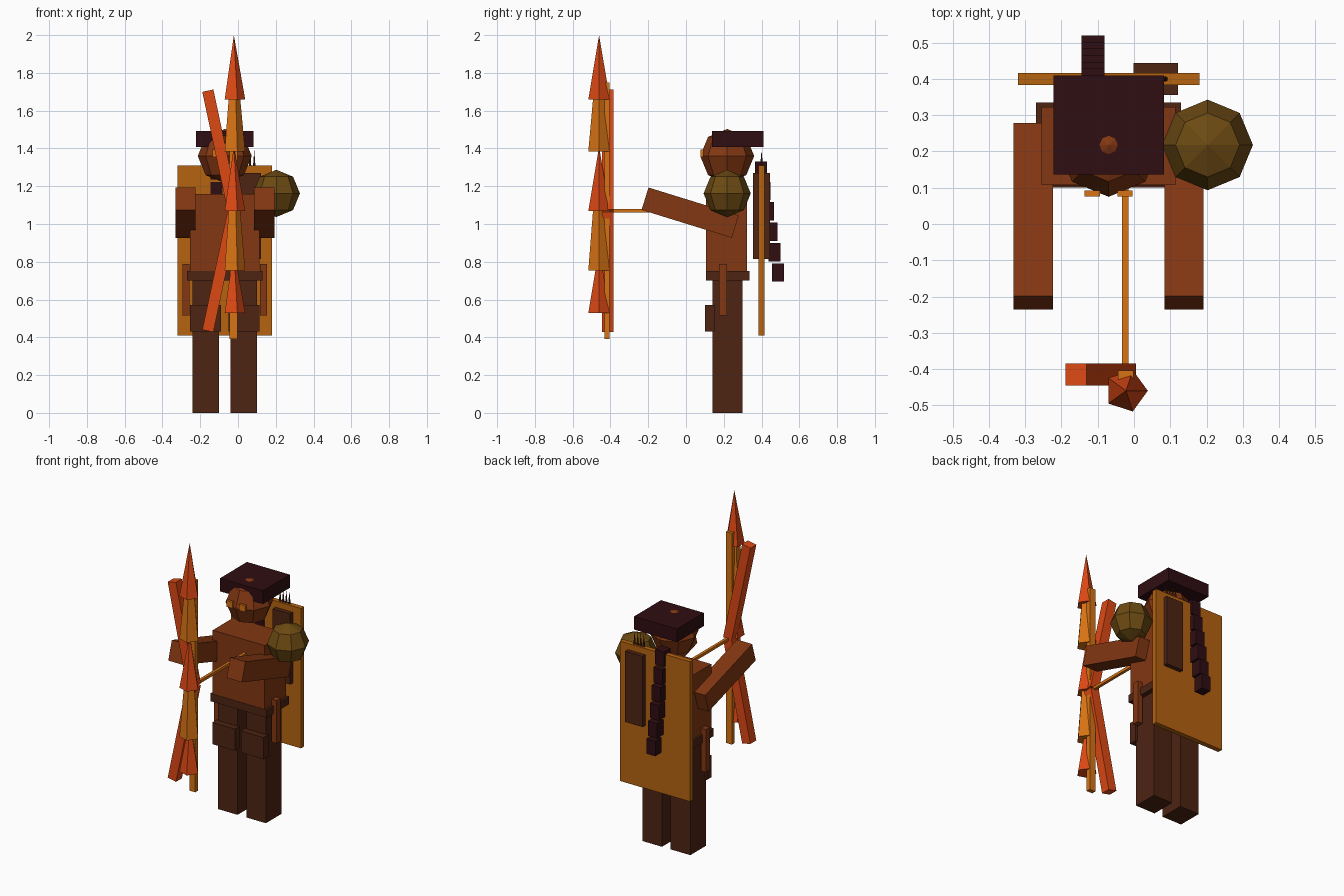
import bpy
import math

old = bpy.data.objects.get("Cube")
if old:
    bpy.data.objects.remove(old, do_unlink=True)


def material(name, r, g, b):
    m = bpy.data.materials.new(name)
    m.use_nodes = True
    m.diffuse_color = (r, g, b, 1)
    m.node_tree.nodes["Principled BSDF"].inputs["Base Color"].default_value = (r, g, b, 1)
    return m


RED = material("flame red", 0.72, 0.065, 0.007)
ORANGE = material("orange", 0.68, 0.17, 0.007)
AMBER = material("amber board", 0.46, 0.125, 0.005)
SKIN = material("rust brown", 0.225, 0.038, 0.006)
LEATHER = material("dark leather", 0.075, 0.017, 0.006)
OLIVE = material("olive brown", 0.15, 0.068, 0.006)
HAIR = material("dark maroon", 0.028, 0.004, 0.006)

CX, CY = -0.07, 0.22   # body axis


def finish(name, mat):
    ob = bpy.context.object
    ob.name = name
    ob.data.name = name
    ob.data.materials.append(mat)
    return ob


def box(name, mat, centre, size, rot=(0, 0, 0)):
    bpy.ops.mesh.primitive_cube_add(size=1, location=centre, rotation=rot)
    ob = finish(name, mat)
    ob.scale = size
    return ob


def ball(name, mat, centre, radius):
    bpy.ops.mesh.primitive_uv_sphere_add(segments=8, ring_count=4, radius=radius, location=centre)
    return finish(name, mat)


def cone(name, mat, x, y, base, height, r1, r2=0, sides=5, turn=0):
    bpy.ops.mesh.primitive_cone_add(vertices=sides, radius1=r1, radius2=r2, depth=height,
                                    location=(x, y, base + height / 2), rotation=(0, 0, turn))
    return finish(name, mat)


# Torso, belt, head and hat
box("torso", SKIN, (CX, 0.215, 0.945), (0.37, 0.216, 0.43))
box("belt", LEATHER, (CX, CY, 0.725), (0.4, 0.23, 0.05))
ball("head", SKIN, (CX, 0.218, 1.36), 0.143)
box("hat", HAIR, (CX, 0.273, 1.45), (0.305, 0.273, 0.085))

# Paired parts
for side, s in (("right", -1), ("left", 1)):
    box(side + "_leg", LEATHER, (CX + s * 0.101, CY, 0.35), (0.14, 0.16, 0.7))
    box(side + "_pouch", LEATHER, (CX + s * 0.102, 0.125, 0.5), (0.162, 0.05, 0.14))
    box(side + "_sheath", SKIN, (CX + s * 0.205, 0.195, 0.652), (0.035, 0.042, 0.275))
    box(side + "_arm", SKIN, (CX + s * 0.208, 0.022, 1.06), (0.108, 0.5, 0.124), (-0.3, 0, 0))
    box(side + "_eye", ORANGE, (CX + s * 0.045, 0.084, 1.375), (0.042, 0.016, 0.04))

# Shoulder guard
ball("shoulder_guard", OLIVE, (0.203, 0.218, 1.162), 0.125)

# Back board, quiver with arrow tips, and braid
box("back_board", AMBER, (CX, 0.4, 0.86), (0.5, 0.032, 0.9))
box("quiver", LEATHER, (0.06, 0.4, 1.043), (0.124, 0.088, 0.455))
for i in range(4):
    cone("quiver_arrow", LEATHER, 0.02 + i * 0.022, 0.4, 1.26, 0.13, 0.012, sides=6)
for i in range(6):
    box("braid_link", HAIR, (-0.113, 0.397 + i * 0.018, 1.283 - i * 0.108), (0.064, 0.065, 0.097))

# Bow limbs, grip staff and nocked arrow
for name, s in (("upper_limb", 1), ("lower_limb", -1)):
    box(name, RED, (-0.092, -0.415, 1.07 + s * 0.318), (0.06, 0.06, 0.65), (0, -s * 0.21, 0))
box("staff", ORANGE, (-0.023, -0.418, 1.07), (0.042, 0.028, 1.36))
box("nocked_arrow", ORANGE, (-0.024, -0.14, 1.07), (0.018, 0.54, 0.018))

# Stacked flame cones, with a vertex towards +x
for base in (0.53, 1.07, 1.66):
    cone("red_flame", RED, -0.022, -0.46, base, 0.34, 0.06, turn=-math.pi / 2)
for base, height in ((0.755, 0.315), (1.385, 0.275)):
    cone("orange_flame", ORANGE, -0.022, -0.46, base, height, 0.06, 0.034, turn=-math.pi / 2)
